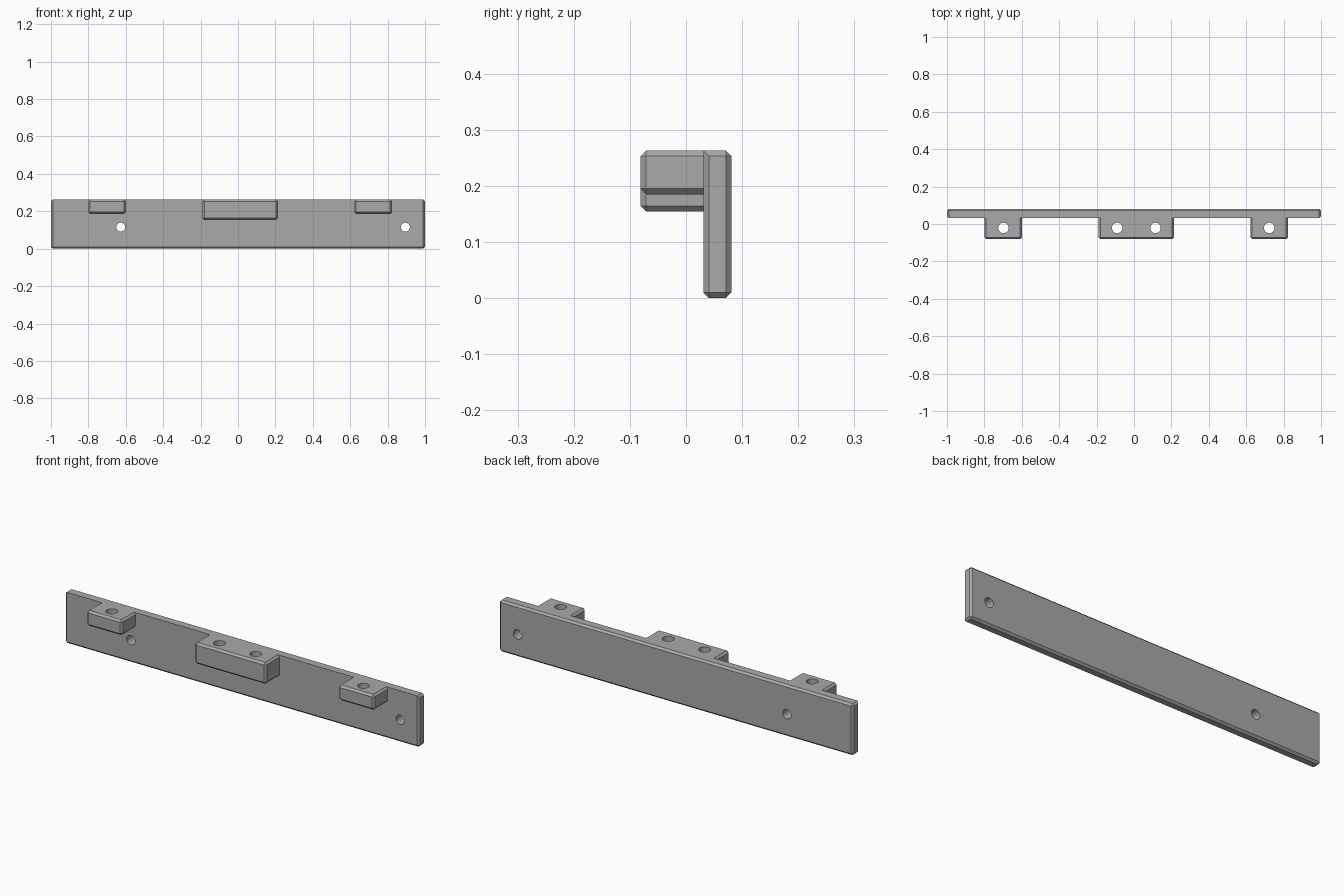
import bpy
import bmesh
from mathutils import Matrix

old = bpy.data.objects.get("Cube")
if old:
    bpy.data.objects.remove(old, do_unlink=True)

CHAMFER = 0.01
TOP = 0.263

grey = bpy.data.materials.new("plain grey")
grey.use_nodes = True
colour = (0.4, 0.4, 0.4, 1)
grey.diffuse_color = colour
grey.node_tree.nodes["Principled BSDF"].inputs["Base Color"].default_value = colour


def finish(name, bm):
    bmesh.ops.recalc_face_normals(bm, faces=bm.faces)
    mesh = bpy.data.meshes.new(name)
    bm.to_mesh(mesh)
    bm.free()
    mesh.materials.append(grey)
    obj = bpy.data.objects.new(name, mesh)
    bpy.context.collection.objects.link(obj)
    return obj


def chamfered_box(name, low, high, keep_sharp):
    """Box between two corners; edges for which keep_sharp(middle) holds stay sharp."""
    bm = bmesh.new()
    bmesh.ops.create_cube(bm, size=1)
    for v in bm.verts:
        v.co = [a if c < 0 else b for a, b, c in zip(low, high, v.co)]
    edges = [e for e in bm.edges
             if not keep_sharp((e.verts[0].co + e.verts[1].co) / 2)]
    bmesh.ops.bevel(bm, geom=edges, offset=CHAMFER, segments=1,
                    affect='EDGES', profile=0.5)
    return finish(name, bm)


def hole_cutter(name, place, radius, axis):
    bm = bmesh.new()
    bmesh.ops.create_cone(bm, cap_ends=True, segments=32,
                          radius1=radius, radius2=radius, depth=0.6)
    if axis == 'Y':
        bmesh.ops.rotate(bm, verts=bm.verts, matrix=Matrix.Rotation(1.5707963, 3, 'X'))
    bmesh.ops.translate(bm, verts=bm.verts, vec=place)
    return finish(name, bm)


def combine(target, other, operation):
    mod = target.modifiers.new(operation, 'BOOLEAN')
    mod.object = other
    mod.operation = operation
    mod.solver = 'EXACT'
    bpy.context.view_layer.objects.active = target
    bpy.ops.object.modifier_apply(modifier=mod.name)
    bpy.data.objects.remove(other, do_unlink=True)


# Long back plate, sharp along its top front edge where the tabs join
bracket = chamfered_box("mounting_bracket", (-1, 0.031, 0), (1, 0.081, TOP),
                        lambda m: m.z > TOP - 0.001 and m.y < 0.04)

# Three tabs reaching forward: left edge, right edge, underside height
for x1, x2, bottom in ((-0.8, -0.6, 0.185), (-0.19, 0.213, 0.154), (0.622, 0.824, 0.185)):
    tab = chamfered_box("tab", (x1, -0.081, bottom), (x2, 0.055, TOP),
                        lambda m: m.y > 0.05)
    combine(bracket, tab, 'UNION')

# Vertical screw holes through the tabs
for x in (-0.698, -0.09, 0.115, 0.723):
    combine(bracket, hole_cutter("tab_hole", (x, -0.021, 0.2), 0.028, 'Z'), 'DIFFERENCE')

# Screw holes through the plate
for x in (-0.627, 0.895):
    combine(bracket, hole_cutter("plate_hole", (x, 0.05, 0.115), 0.024, 'Y'), 'DIFFERENCE')

bpy.ops.object.select_all(action='DESELECT')
bracket.select_set(True)
bpy.context.view_layer.objects.active = bracket
bpy.ops.object.shade_smooth_by_angle(angle=0.5)
